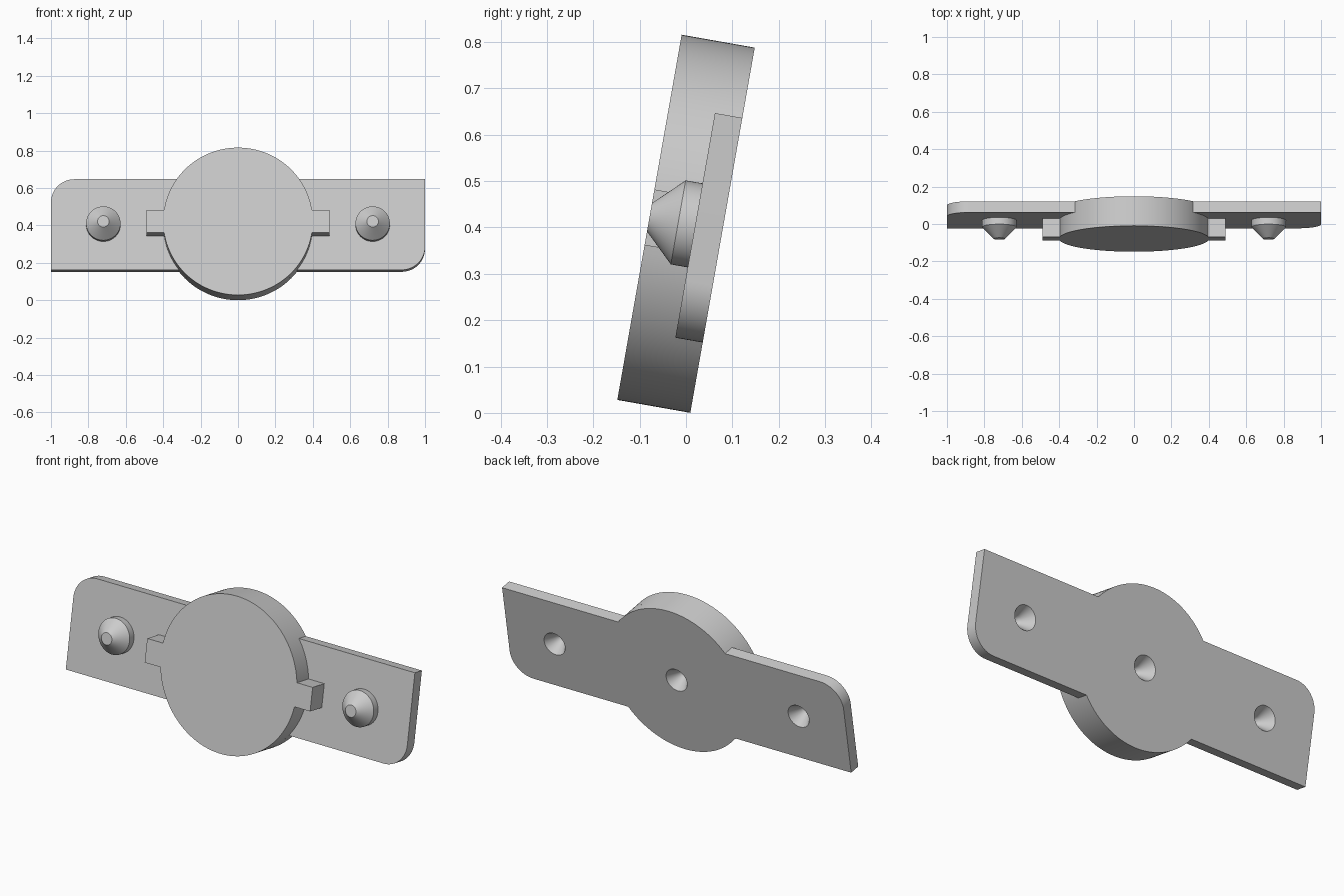
import bpy, bmesh, math
from mathutils import Matrix, Vector

if "Cube" in bpy.data.objects:
    bpy.data.objects.remove(bpy.data.objects["Cube"])

# Main dimensions; local depth runs along y, front is negative
R, FRONT, MID, BACK = 0.4, -0.08, 0.02, 0.08
WING_H, CORNER = 0.246, 0.125
TAB_X, TAB_H = 0.488, 0.061
STUD_X, STUD_R, TIP_R = 0.72, 0.092, 0.031
HOLE_R = 0.062
TILT = Matrix.Translation((0, 0, 0.408)) @ Matrix.Rotation(math.radians(-10), 4, "X")

grey = bpy.data.materials.new("plain grey")
grey.use_nodes = True
colour = (0.6, 0.6, 0.6, 1)
grey.diffuse_color = colour
grey.node_tree.nodes["Principled BSDF"].inputs["Base Color"].default_value = colour


def make_object(name, bm):
    bmesh.ops.recalc_face_normals(bm, faces=bm.faces)
    mesh = bpy.data.meshes.new(name)
    bm.to_mesh(mesh)
    bm.free()
    mesh.materials.append(grey)
    obj = bpy.data.objects.new(name, mesh)
    bpy.context.collection.objects.link(obj)
    obj.matrix_world = TILT
    return obj


def arc(cx, cz, r, start, end, n):
    angles = [start + (end - start) * i / n for i in range(n + 1)]
    return [(cx + r * math.cos(a), cz + r * math.sin(a)) for a in angles]


def plate(name, half, y0, y1):
    """Extrude an outline made of a half and its half-turn copy."""
    outline = half + [(-x, -z) for x, z in half]
    bm = bmesh.new()
    face = bm.faces.new([bm.verts.new((x, y0, z)) for x, z in outline])
    new = bmesh.ops.extrude_face_region(bm, geom=[face])["geom"]
    verts = [v for v in new if isinstance(v, bmesh.types.BMVert)]
    bmesh.ops.translate(bm, verts=verts, vec=(0, y1 - y0, 0))
    return make_object(name, bm)


def lathe(name, x, profile):
    """Spin (radius, depth) points about the depth axis at x."""
    bm = bmesh.new()
    verts = [bm.verts.new((x + r, y, 0)) for r, y in profile]
    edges = [bm.edges.new(pair) for pair in zip(verts, verts[1:])]
    bmesh.ops.spin(bm, geom=verts + edges, cent=(x, 0, 0), axis=Vector((0, 1, 0)),
                   angle=math.tau, steps=64)
    bmesh.ops.remove_doubles(bm, verts=bm.verts, dist=0.0001)
    return make_object(name, bm)


# Back layer: wings with two opposite rounded corners, merged with the disc
a = math.asin(WING_H / R)
half = [(R * math.cos(a), -WING_H)]
half += arc(1 - CORNER, CORNER - WING_H, CORNER, -math.pi / 2, 0, 16)
half += [(1, WING_H)] + arc(0, 0, R, a, math.pi - a, 48)[:-1]
back_plate = plate("back_plate", half, MID, BACK)

# Front layer: disc with a small tab on each side
a = math.asin(TAB_H / R)
half = [(R * math.cos(a), -TAB_H), (TAB_X, -TAB_H), (TAB_X, TAB_H)]
half += arc(0, 0, R, a, math.pi - a, 72)[:-1]
front_disc = plate("front_disc", half, FRONT, MID)

# Conical studs on the wings
stud_profile = [(0, MID), (STUD_R, MID), (STUD_R, -0.017), (TIP_R, FRONT), (0, FRONT)]
left_stud = lathe("left_stud", STUD_X, stud_profile)
right_stud = lathe("right_stud", -STUD_X, stud_profile)

# Conical sockets sunk into the back
for x, bodies in ((STUD_X, (back_plate, left_stud)), (0, (back_plate, front_disc)),
                  (-STUD_X, (back_plate, right_stud))):
    cutter = lathe("socket_cutter", x, [(0, -0.02), (HOLE_R * 1.2, 0.1), (0, 0.1)])
    cutter.hide_render = True
    for body in bodies:
        mod = body.modifiers.new("socket", "BOOLEAN")
        mod.operation, mod.solver, mod.object = "DIFFERENCE", "EXACT", cutter
        bpy.context.view_layer.objects.active = body
        bpy.ops.object.modifier_apply(modifier=mod.name)
    bpy.data.objects.remove(cutter)

# Smooth round walls, keep edges sharp
for obj in bpy.context.selected_objects:
    obj.select_set(False)
for obj in (back_plate, front_disc, left_stud, right_stud):
    obj.select_set(True)
bpy.context.view_layer.objects.active = back_plate
bpy.ops.object.shade_smooth_by_angle(angle=math.radians(30))
